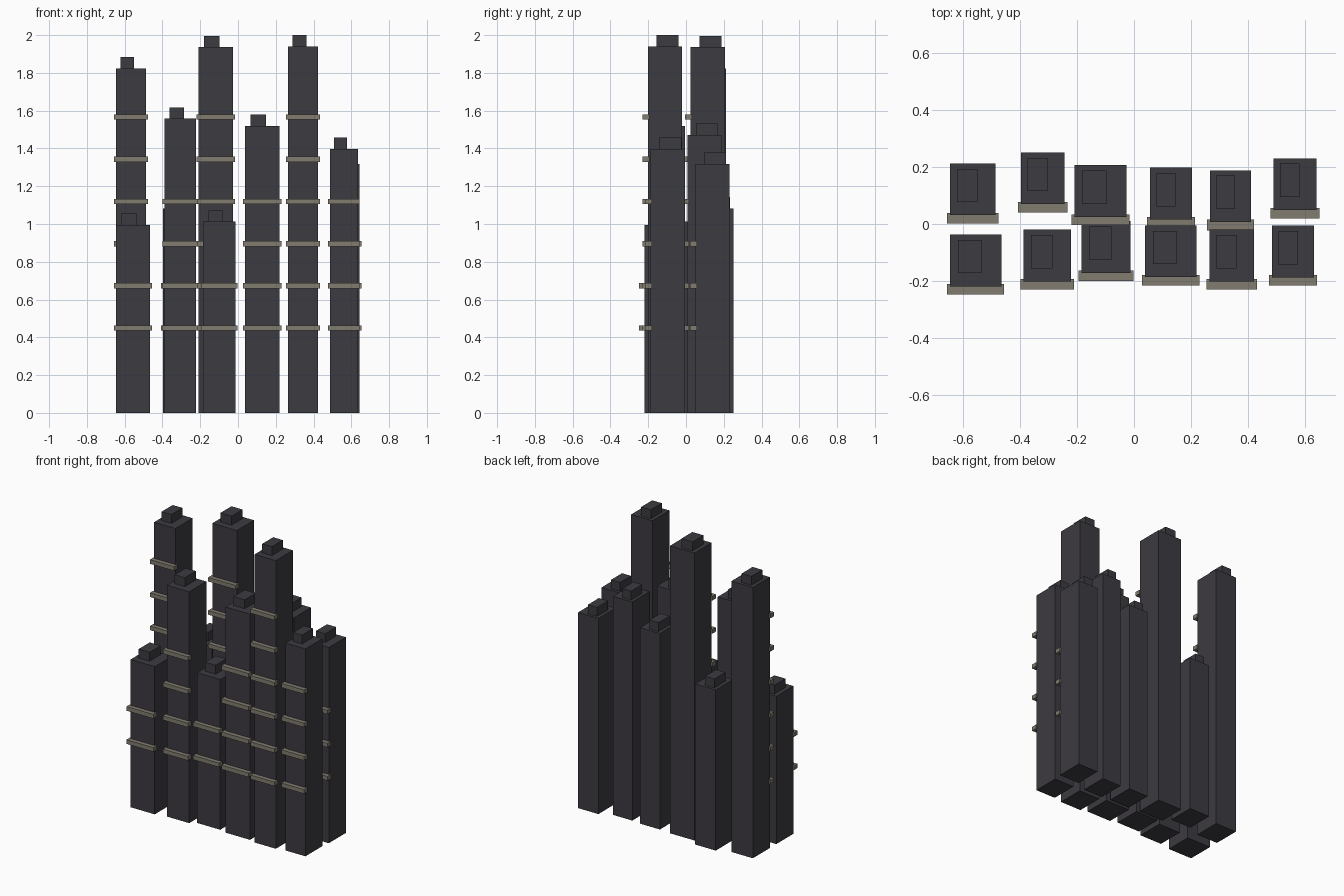
import bpy
import bmesh
from mathutils import Vector

if "Cube" in bpy.data.objects:
    bpy.data.objects.remove(bpy.data.objects["Cube"])


def make_material(name, color):
    m = bpy.data.materials.new(name)
    m.diffuse_color = (*color, 1.0)
    m.use_nodes = True
    m.node_tree.nodes["Principled BSDF"].inputs["Base Color"].default_value = m.diffuse_color
    return m


DARK = make_material("charcoal stone", (0.046, 0.043, 0.052))
TRIM = make_material("warm grey ledge", (0.220, 0.200, 0.160))

DEPTH = 0.182          # every tower has the same depth
CAP_HEIGHT = 0.06
LEDGE_START, LEDGE_STEP, LEDGE_HEIGHT = 0.449, 0.2235, 0.028


def boxes(name, spans, material):
    """One object made of boxes given as (low corner, high corner)."""
    bm = bmesh.new()
    for lo, hi in spans:
        lo, hi = Vector(lo), Vector(hi)
        for v in bmesh.ops.create_cube(bm, size=1.0)["verts"]:
            v.co = (lo + hi) / 2 + v.co * (hi - lo)
    mesh = bpy.data.meshes.new(name)
    bm.to_mesh(mesh)
    bm.free()
    mesh.materials.append(material)
    bpy.context.collection.objects.link(bpy.data.objects.new(name, mesh))


def tower(name, x0, x1, y0, height):
    w, y1 = x1 - x0, y0 + DEPTH
    # Main shaft
    boxes(name + "_shaft", [((x0, y0, 0), (x1, y1, height))], DARK)
    # Off-centre roof box
    cx0 = x0 + 0.155 * w
    boxes(name + "_roof_box",
          [((cx0, y0 + 0.046, height), (cx0 + 0.455 * w, y1 - 0.019, height + CAP_HEIGHT))], DARK)
    # Ledges along the front face, stopping well below the roof
    ledges = []
    z = LEDGE_START
    while z < height - 0.24:
        ledges.append(((x0 - 0.0105, y0 - 0.029, z - LEDGE_HEIGHT / 2),
                       (x1 + 0.0105, y0 + 0.008, z + LEDGE_HEIGHT / 2)))
        z += LEDGE_STEP
    boxes(name + "_ledges", ledges, TRIM)


# left edge, right edge, front edge, shaft height
FRONT_ROW = [
    (-0.647, -0.467, -0.219, 0.995),
    (-0.388, -0.222, -0.202, 1.558),
    (-0.184, -0.012, -0.172, 1.012),
    (0.038, 0.220, -0.187, 1.520),
    (0.265, 0.423, -0.202, 1.940),
    (0.486, 0.634, -0.188, 1.397),
]
BACK_ROW = [
    (-0.647, -0.488, 0.031, 1.824),
    (-0.398, -0.244, 0.070, 1.082),
    (-0.209, -0.026, 0.025, 1.936),
    (0.056, 0.204, 0.016, 1.320),
    (0.268, 0.411, 0.007, 1.472),
    (0.491, 0.642, 0.049, 1.318),
]

for row_name, row in (("front_tower", FRONT_ROW), ("back_tower", BACK_ROW)):
    for i, dims in enumerate(row, 1):
        tower(f"{row_name}_{i}", *dims)
